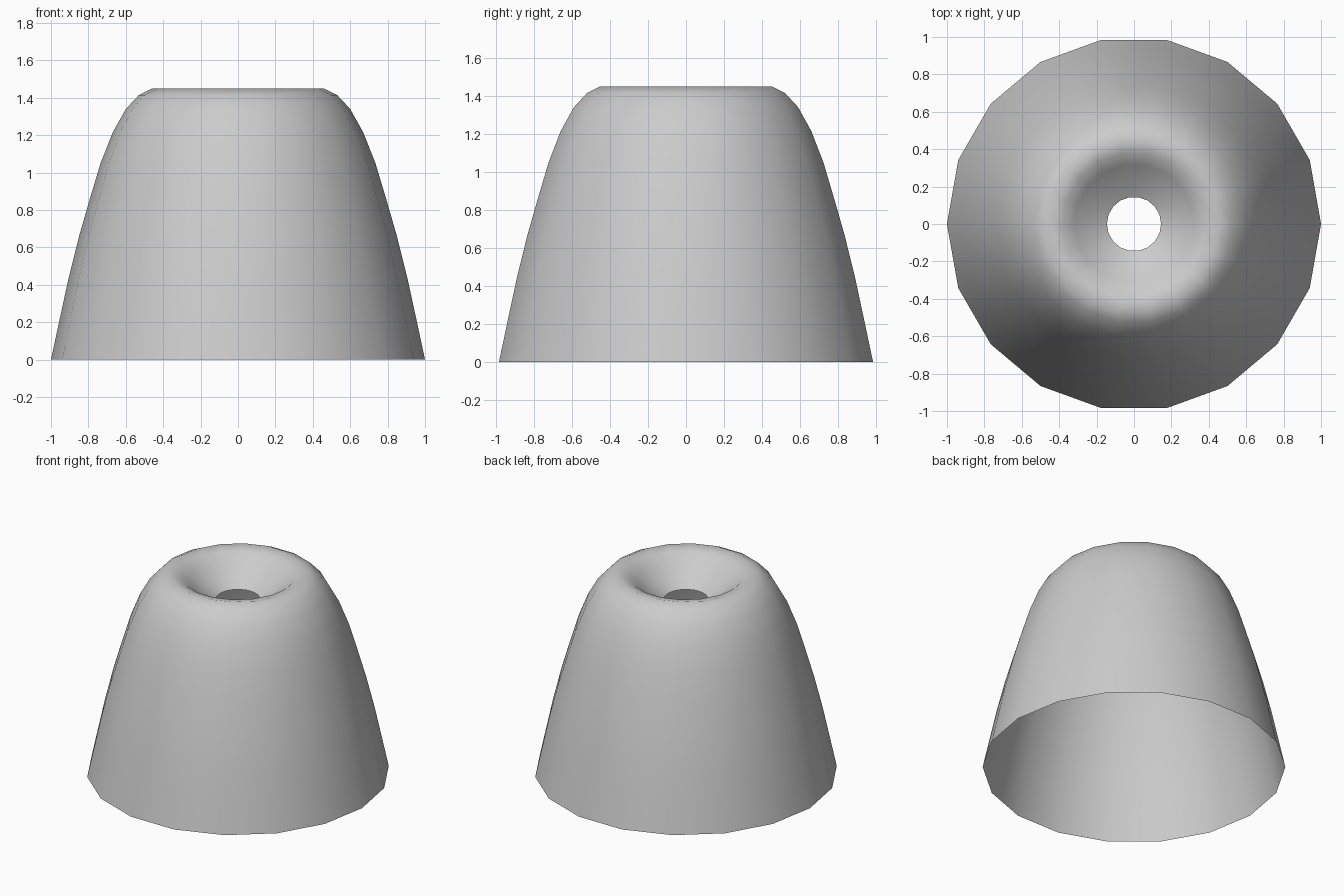
import bpy, bmesh, math
from mathutils import Matrix, Vector

cube = bpy.data.objects.get("Cube")
if cube:
    bpy.data.objects.remove(cube, do_unlink=True)

SIDES = 18

# Plain grey material
grey = bpy.data.materials.new("light grey")
grey.use_nodes = True
colour = (0.6, 0.6, 0.6, 1.0)
grey.diffuse_color = colour
grey.node_tree.nodes["Principled BSDF"].inputs["Base Color"].default_value = colour

# Profile (radius, height): outer wall, rounded rim, then the funnel to the hole
profile = [
    (1.0, 0.0), (0.955, 0.21), (0.905, 0.44), (0.85, 0.66), (0.795, 0.85),
    (0.735, 1.05), (0.67, 1.215), (0.6, 1.34), (0.53, 1.415), (0.46, 1.45),
    (0.38, 1.43), (0.32, 1.38), (0.24, 1.315), (0.145, 1.26),
]

# Open shell, turned around the vertical axis
bm = bmesh.new()
verts = [bm.verts.new((r, 0, z)) for r, z in profile]
edges = [bm.edges.new(pair) for pair in zip(verts, verts[1:])]
bmesh.ops.spin(bm, geom=verts + edges, cent=(0, 0, 0), axis=(0, 0, 1),
               angle=math.tau, steps=SIDES, use_merge=True)
bmesh.ops.remove_doubles(bm, verts=bm.verts, dist=0.0005)
bmesh.ops.recalc_face_normals(bm, faces=bm.faces)

# Make the wall face outward
wall = min(bm.faces, key=lambda f: f.calc_center_median().z)
centre = wall.calc_center_median()
if wall.normal.dot(Vector((centre.x, centre.y, 0))) < 0:
    bmesh.ops.reverse_faces(bm, faces=bm.faces)

mesh = bpy.data.meshes.new("funnel_topped_shell")
bm.to_mesh(mesh)
bm.free()
mesh.materials.append(grey)
mesh.shade_smooth()
shell = bpy.data.objects.new("funnel_topped_shell", mesh)
bpy.context.collection.objects.link(shell)
